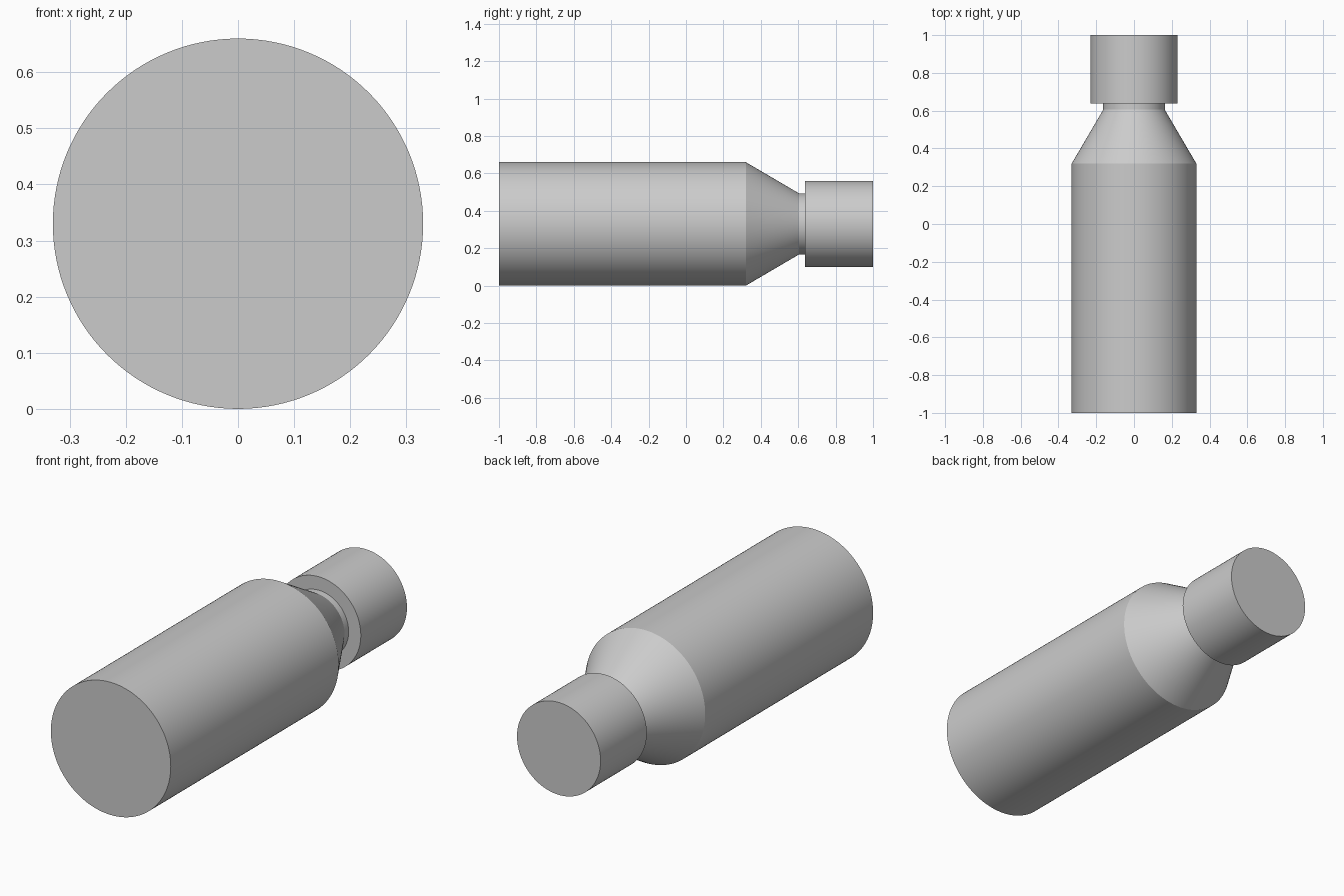
import bpy, bmesh, math

cube = bpy.data.objects.get("Cube")
if cube:
    bpy.data.objects.remove(cube, do_unlink=True)

SEGMENTS = 128
AXIS_Z = 0.33

grey = bpy.data.materials.new("plain_grey")
grey.use_nodes = True
colour = (0.6, 0.6, 0.6, 1)
grey.diffuse_color = colour
grey.node_tree.nodes["Principled BSDF"].inputs["Base Color"].default_value = colour


def turned_part(name, profile):
    """Solid of revolution about the y axis from (y, radius) points, capped at both ends."""
    bm = bmesh.new()
    rings = []
    for y, r in profile:
        angles = [2 * math.pi * i / SEGMENTS for i in range(SEGMENTS)]
        rings.append([bm.verts.new((r * math.cos(a), y, AXIS_Z + r * math.sin(a))) for a in angles])
    for a, b in zip(rings, rings[1:]):
        for i in range(SEGMENTS):
            j = (i + 1) % SEGMENTS
            bm.faces.new((a[i], a[j], b[j], b[i]))
    bm.faces.new(rings[0])
    bm.faces.new(rings[-1])
    bmesh.ops.recalc_face_normals(bm, faces=bm.faces)
    mesh = bpy.data.meshes.new(name)
    bm.to_mesh(mesh)
    bm.free()
    mesh.materials.append(grey)
    obj = bpy.data.objects.new(name, mesh)
    bpy.context.collection.objects.link(obj)
    bpy.ops.object.select_all(action='DESELECT')
    obj.select_set(True)
    bpy.context.view_layer.objects.active = obj
    bpy.ops.object.shade_smooth_by_angle(angle=math.radians(25))
    return obj


# Bottle lying on its side: body, sloping shoulder and short neck
turned_part("bottle_body", [(-1, 0.33), (0.32, 0.33), (0.605, 0.163), (0.64, 0.163)])

# Wide cap on the neck
turned_part("bottle_cap", [(0.637, 0.23), (1, 0.23)])
